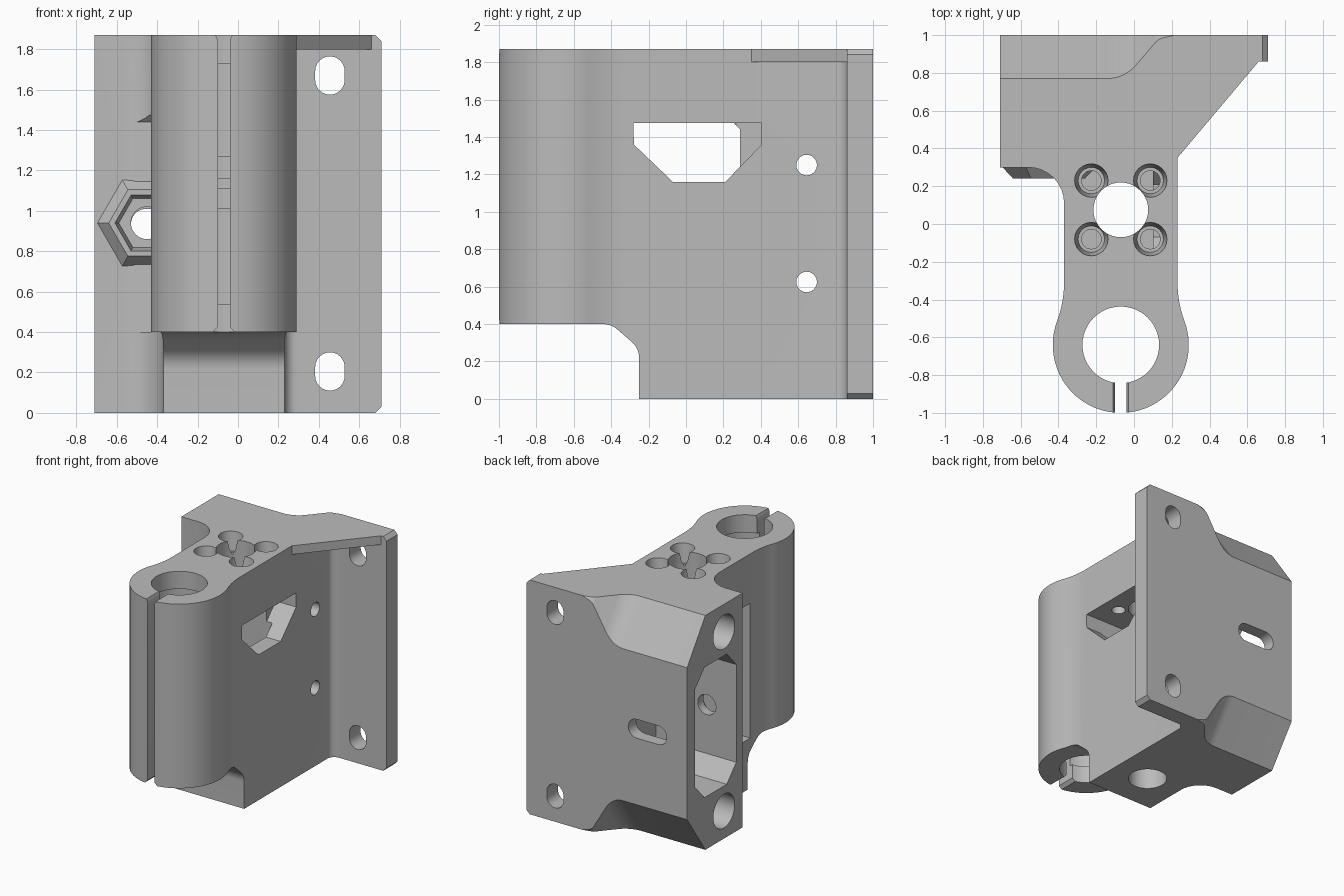
import bpy, bmesh, math
from mathutils import Vector, Matrix

if "Cube" in bpy.data.objects:
    bpy.data.objects.remove(bpy.data.objects["Cube"])

H = 1.87          # overall height
MID = H / 2
CX = -0.07        # centre line of the neck and clamp

grey = bpy.data.materials.new("plain grey")
grey.use_nodes = True
grey.diffuse_color = (0.5, 0.5, 0.5, 1)
grey.node_tree.nodes["Principled BSDF"].inputs["Base Color"].default_value = (0.5, 0.5, 0.5, 1)


def finish(bm, name):
    bmesh.ops.recalc_face_normals(bm, faces=bm.faces)
    mesh = bpy.data.meshes.new(name)
    bm.to_mesh(mesh)
    bm.free()
    mesh.materials.append(grey)
    ob = bpy.data.objects.new(name, mesh)
    bpy.context.collection.objects.link(ob)
    return ob


def rounded(corners, steps=8):
    """Polygon whose corners (a, b, radius) are filleted."""
    out = []
    for i, c in enumerate(corners):
        p = Vector(c[:2])
        if len(c) < 3:
            out.append(p)
            continue
        u = (Vector(corners[i - 1][:2]) - p).normalized()
        v = (Vector(corners[(i + 1) % len(corners)][:2]) - p).normalized()
        half = u.angle(v) / 2
        centre = p + (u + v).normalized() * (c[2] / math.sin(half))
        start = p + u * (c[2] / math.tan(half)) - centre
        end = p + v * (c[2] / math.tan(half)) - centre
        sweep = start.angle_signed(end)
        for k in range(steps + 1):
            out.append(centre + Matrix.Rotation(-sweep * k / steps, 2) @ start)
    return out


def arc(cx, cy, r, a0, a1, n):
    return [(cx + r * math.cos(math.radians(a0 + (a1 - a0) * k / n)),
             cy + r * math.sin(math.radians(a0 + (a1 - a0) * k / n))) for k in range(n + 1)]


def prism(name, pts, axis, lo, hi, shift=(0, 0, 0)):
    """Extrude a 2D outline along an axis, or along an axis plus a shear."""
    place = {"x": lambda a, b, t: (t, a, b),
             "y": lambda a, b, t: (a, t, b),
             "z": lambda a, b, t: (a, b, t)}[axis]
    bm = bmesh.new()
    rings = [[bm.verts.new(Vector(place(p[0], p[1], t)) + Vector(shift) * t)
              for p in pts] for t in (lo, hi)]
    bm.faces.new(rings[0])
    bm.faces.new(rings[1])
    n = len(pts)
    for i in range(n):
        j = (i + 1) % n
        bm.faces.new((rings[0][i], rings[0][j], rings[1][j], rings[1][i]))
    return finish(bm, name)


def cone(name, axis, centre, lo, hi, r_lo, r_hi, sides=32):
    """Cylinder, cone or hexagon along an axis; centre gives the other two coordinates."""
    a, b = centre
    mid = (lo + hi) / 2
    turn, loc = {"x": (Matrix.Rotation(math.pi / 2, 4, "Y"), (mid, a, b)),
                 "y": (Matrix.Rotation(-math.pi / 2, 4, "X"), (a, mid, b)),
                 "z": (Matrix.Identity(4), (a, b, mid))}[axis]
    bm = bmesh.new()
    bmesh.ops.create_cone(bm, cap_ends=True, segments=sides, radius1=r_lo, radius2=r_hi,
                          depth=hi - lo, matrix=Matrix.Translation(loc) @ turn
                          @ Matrix.Rotation(math.pi / 2, 4, "Z"))
    return finish(bm, name)


def stadium(a, b, r, da, db):
    """Slot outline with round ends, offset along a or b."""
    start = 90 if da else 180
    return (arc(a - da, b - db, r, start, start + 180, 12)
            + arc(a + da, b + db, r, start + 180, start + 360, 12))


def combine(other, operation="DIFFERENCE"):
    mod = bracket.modifiers.new("combine", "BOOLEAN")
    mod.operation = operation
    mod.solver = "EXACT"
    mod.object = other
    bpy.context.view_layer.objects.active = bracket
    bpy.ops.object.modifier_apply(modifier=mod.name)
    bpy.data.objects.remove(other)


# Main outline: round clamp, neck, rear block, flange and web
clamp = arc(CX, -0.64, 0.36, 160, 380, 48)
outline = rounded(clamp + [(0.23, -0.41, 0.6), (0.23, 0.35), (0.66, 0.86), (0.71, 0.86),
                           (0.71, 1), (-0.71, 1), (-0.71, 0.3), (-0.37, 0.3, 0.19),
                           (-0.37, -0.41, 0.6)])
bracket = prism("mount_bracket", outline, "z", 0, H)

# Leave only a thin web between neck and flange at the top
combine(prism("web_relief", rounded([(0.23, 0.35), (1, 0.3), (1, 0.86), (0.23, 0.86, 0.06)]),
              "z", -0.5, 1.8))

# Relief under the clamp
combine(prism("clamp_relief", rounded([(-1.3, -0.2), (-0.25, -0.2), (-0.25, 0.27, 0.12),
                                       (-0.4, 0.4, 0.12), (-1.3, 0.4)]), "x", -0.9, 0.9))

# Sloping rear cuts at top and bottom, with a curved end
slope = rounded([(-1, 0.77), (-0.05, 0.77, 0.2), (0.13, 0.98, 0.08), (0.3, 1.02),
                 (0.3, 2.5), (-1, 2.5)])
for z0, sign in ((H, 1), (0, -1)):
    cut = prism("rear_slope", slope, "z", -0.8, 0.4, (0, -0.7, 0))
    for v in cut.data.vertices:
        v.co.z = z0 + sign * v.co.z
    if sign < 0:
        cut.data.flip_normals()
    combine(cut)
    # Flange corner bevel
    combine(prism("corner_bevel", [(0.67, z0 + sign * 0.01), (0.72, z0 - sign * 0.04),
                                   (0.8, z0 + sign * 0.1)], "y", 0.5, 1.2))

# Pocket through the neck, open on the right side, and window on the left side
combine(prism("neck_pocket", [(-0.28, 0.4), (0.29, 0.4), (0.29, 1.44), (0.255, 1.475),
                              (-0.28, 1.475)], "x", -0.9, 0.1))
combine(prism("side_window", [(-0.28, 1.474), (0.405, 1.474), (0.405, 1.36), (0.21, 1.16),
                              (-0.07, 1.16), (-0.279, 1.36)], "x", 0.05, 0.5))

# Eight-sided pocket in the block's side
combine(prism("block_pocket", [(0.38, 0.55), (0.5, 0.42), (0.78, 0.42), (0.9, 0.55),
                               (0.9, 1.33), (0.78, 1.46), (0.5, 1.46), (0.38, 1.33)],
              "x", -0.9, 0.0))

# Tapered six-sided boss with nut recess and bolt hole
nut = (-0.45, MID + 0.005)
combine(cone("nut_boss", "y", nut, 0.24, 0.31, 0.19, 0.255, 6), "UNION")
combine(cone("nut_recess", "y", nut, 0.2, 0.31, 0.17, 0.14, 6))
combine(cone("nut_hole", "y", nut, 0.25, 0.5, 0.08, 0.08))

# Slots through the rear wall and the flange
combine(prism("rear_slot", stadium(-0.36, MID, 0.075, 0.095, 0), "y", 0.8, 1.2))
for z in (0.205, 1.67):
    combine(prism("flange_slot", stadium(0.455, z, 0.073, 0, 0.022), "y", 0.8, 1.2))

# Blind holes and small cross holes in the block
for z in (0.22, 1.65):
    combine(cone("block_hole", "x", (0.535, z), -0.9, -0.5, 0.135, 0.135))
    combine(cone("block_pilot", "x", (0.535, z), -0.55, -0.1, 0.09, 0.09))
for z in (0.625, 1.25):
    combine(cone("cross_hole", "x", (0.645, z), -0.1, 0.5, 0.055, 0.055, 24))

# Central shaft and four countersunk screw holes
combine(cone("shaft", "z", (CX, 0.075), -0.2, 2, 0.145, 0.145, 40))
for sx in (-1, 1):
    for sy in (-1, 1):
        spot = (CX + sx * 0.156, 0.075 + sy * 0.155)
        combine(cone("screw_head", "z", spot, 1.72, 1.88, 0.07, 0.09, 24))
        combine(cone("screw_hole", "z", spot, 1.45, 1.8, 0.052, 0.052, 24))

# Clamp bore with wider bearing seats, and the clamp slit with flared ends
combine(cone("clamp_bore", "z", (CX, -0.64), 0.2, 2, 0.203, 0.203, 48))
for lo, hi in ((0.54, 1.01), (1.11, 1.16), (1.27, 1.73)):
    combine(cone("bearing_seat", "z", (CX, -0.64), lo, hi, 0.23, 0.23, 48))
side = [(0.055, 0.3), (0.055, 0.4), (0.03, 0.425), (0.03, 1.845), (0.045, 1.88), (0.045, 2)]
combine(prism("clamp_slit", [(CX + x, z) for x, z in side]
              + [(CX - x, z) for x, z in reversed(side)], "y", -1.2, -0.64))

# Smooth shading on curved faces only
bpy.ops.object.select_all(action="DESELECT")
bracket.select_set(True)
bpy.context.view_layer.objects.active = bracket
bpy.ops.object.shade_smooth_by_angle(angle=math.radians(25))
